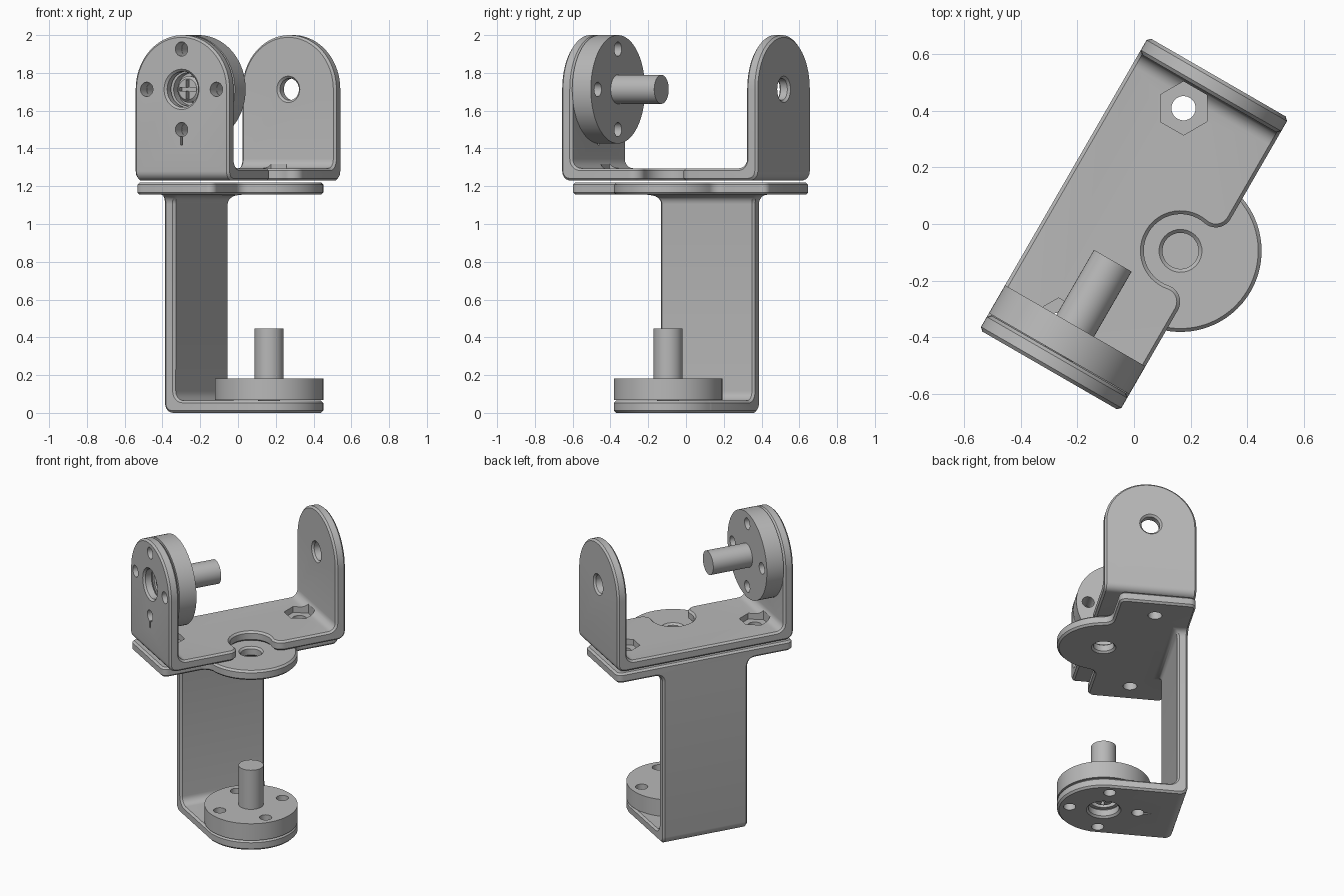
import bpy, bmesh
from math import cos, sin, atan2, degrees, radians, sqrt
from mathutils import Matrix

if "Cube" in bpy.data.objects:
    bpy.data.objects.remove(bpy.data.objects["Cube"], do_unlink=True)

grey = bpy.data.materials.new("plain grey")
grey.use_nodes = True
grey.diffuse_color = (0.48, 0.48, 0.48, 1)
grey.node_tree.nodes["Principled BSDF"].inputs["Base Color"].default_value = (0.48, 0.48, 0.48, 1)

# main sizes, in the frame of the brackets before the final turn
R = 0.287            # half width of every strap
HALF = 0.598         # half length of the upper bracket
T = 0.065            # sheet thickness
AX = 0.19            # pivot axis offset
ARCH_Z = 2 - R       # height of the tilt axis
DECK, BASE = 1.155, 1.23
BEND = 0.05

# sketch planes: (a, b, height) -> xyz
ALONG_Z = Matrix.Identity(4)
ALONG_X = Matrix(((0, 0, 1, 0), (1, 0, 0, 0), (0, 1, 0, 0), (0, 0, 0, 1)))
ALONG_Y = Matrix(((1, 0, 0, 0), (0, 0, 1, 0), (0, 1, 0, 0), (0, 0, 0, 1)))
PAN = Matrix.Translation((AX, 0, 0))
TILT = Matrix.Translation((0, -HALF, ARCH_Z)) @ Matrix(
    ((0, 1, 0, 0), (0, 0, 1, 0), (1, 0, 0, 0), (0, 0, 0, 1)))


def arc(cx, cy, r, a0, a1, n=6):
    angles = [radians(a0 + (a1 - a0) * i / n) for i in range(n + 1)]
    return [(round(cx + r * cos(a), 5), round(cy + r * sin(a), 5)) for a in angles]


def circle(cx, cy, r, n=28):
    return arc(cx, cy, r, 0, 360, n)[:-1]


def rect(x0, x1, y0, y1):
    return [(x0, y0), (x1, y0), (x1, y1), (x0, y1)]


def mirrored(half):
    return half + [(-a, b) for a, b in reversed(half)]


def prism(name, outline, lo, hi, frame=ALONG_Z):
    bm = bmesh.new()
    low = [bm.verts.new(frame @ Matrix.Translation((a, b, lo)).translation) for a, b in outline]
    top = [bm.verts.new(frame @ Matrix.Translation((a, b, hi)).translation) for a, b in outline]
    bm.faces.new(low[::-1])
    bm.faces.new(top)
    for i in range(len(low)):
        j = (i + 1) % len(low)
        bm.faces.new((low[i], low[j], top[j], top[i]))
    bmesh.ops.recalc_face_normals(bm, faces=bm.faces)
    mesh = bpy.data.meshes.new(name)
    bm.to_mesh(mesh)
    bm.free()
    mesh.materials.append(grey)
    obj = bpy.data.objects.new(name, mesh)
    bpy.context.collection.objects.link(obj)
    return obj


def apply(obj, mod):
    bpy.context.view_layer.objects.active = obj
    bpy.ops.object.modifier_apply(modifier=mod.name)


def combine(obj, operation, *tools):
    for tool in tools:
        mod = obj.modifiers.new("combine", 'BOOLEAN')
        mod.operation, mod.solver, mod.object = operation, 'EXACT', tool
        apply(obj, mod)
        bpy.data.objects.remove(tool, do_unlink=True)


def cut(obj, *tools):
    combine(obj, 'DIFFERENCE', *tools)


def chamfer(obj, width=0.012):
    bm = bmesh.new()
    bm.from_mesh(obj.data)
    bmesh.ops.remove_doubles(bm, verts=bm.verts, dist=0.0001)
    bmesh.ops.dissolve_limit(bm, angle_limit=0.01, verts=bm.verts, edges=bm.edges)
    bm.to_mesh(obj.data)
    bm.free()
    mod = obj.modifiers.new("chamfer", 'BEVEL')
    mod.width, mod.segments = width, 1
    mod.limit_method, mod.angle_limit = 'ANGLE', radians(35)
    mod.use_clamp_overlap = False
    apply(obj, mod)


def drill(obj, x, y, r, lo, hi, frame=ALONG_Z):
    cut(obj, prism("drill", circle(x, y, r), lo, hi, frame))


def drill_ring(obj, lo, hi, frame):
    for x, y in ((1, 0), (0, 1), (-1, 0), (0, -1)):
        drill(obj, x * 0.213, y * 0.213, 0.038, lo, hi, frame)


def motor_mount(obj, frame):
    # four screw holes and the slit beside the one nearest the bend
    drill_ring(obj, -0.03, 0.09, frame)
    cut(obj, prism("slit", rect(-0.295, -0.235, -0.006, 0.006), -0.03, 0.09, frame))


parts = []

# upper U bracket: bent strip, rounded wall tops, notch around the pan axis
half = [(0, BASE)] + arc(HALF - BEND, BASE + BEND, BEND, -90, 0) + [
    (HALF, 2.2), (HALF - T, 2.2)] + arc(
    HALF - T - BEND, BASE + T + BEND, BEND, 0, -90)
upper = prism("upper_bracket", half[1:] + [(-a, b) for a, b in reversed(half[1:])], -0.6, 0.6, ALONG_X)
arch = [(-R, 1.0), (R, 1.0)] + arc(0, ARCH_Z, R, 0, 180, 36)
combine(upper, 'INTERSECT', prism("arch", arch, -0.9, 0.9, ALONG_Y))
notch_r, rf = 0.13, 0.06
fx = R - rf
fy = sqrt((notch_r + rf) ** 2 - (fx - AX) ** 2)
turn = degrees(atan2(fy, fx - AX))
half = [(0.5, -fy)] + arc(fx, -fy, rf, 0, 180 - turn, 10) + arc(AX, 0, notch_r, -turn, -180, 14)[1:-1]
notch = half + [(AX - notch_r, 0)] + [(x, -y) for x, y in reversed(half)]
cut(upper, prism("notch", notch, BASE - 0.1, BASE + 0.15))
drill(upper, 0, ARCH_Z, 0.095, -0.7, -0.4, ALONG_Y)
drill(upper, 0, ARCH_Z, 0.058, 0.4, 0.7, ALONG_Y)
chamfer(upper)
motor_mount(upper, TILT)
parts.append(upper)

# lower C bracket: side profile, flared column and deck plan intersected
side = [(0.7, 0)] + arc(BEND - R, BEND, BEND, 270, 180) + [
    (-0.5, BEND), (-0.5, DECK + T), (0.7, DECK + T), (0.7, DECK)]
inner = T - R + BEND
side += arc(inner, DECK - BEND, BEND, 90, 180) + arc(inner, T + BEND, BEND, 180, 270) + [(0.7, T)]
lower = prism("lower_bracket", side, -0.8, 0.8, ALONG_Y)
column = mirrored([(R, -0.1)] + arc(R + BEND, DECK - BEND, BEND, 180, 90) + [(0.8, DECK), (0.8, 1.4)])
combine(lower, 'INTERSECT', prism("column", column, -0.7, 0.9, ALONG_X))
fy = sqrt((R + rf) ** 2 - rf ** 2)
turn = degrees(atan2(fy, rf))
corner = 0.04
half = arc(corner - R, corner - HALF, corner, 180, 270) + arc(
    AX - corner, corner - HALF, corner, 270, 360) + arc(
    AX + rf, -fy, rf, 180, 180 - turn, 8) + arc(AX, 0, R, -turn, 0, 18)[1:-1]
plan = half + [(AX + R, 0)] + [(x, -y) for x, y in reversed(half)]
combine(lower, 'INTERSECT', prism("deck_plan", plan, -0.2, 1.5))
drill(lower, AX, 0, 0.095, -0.1, 0.2)
drill(lower, AX, 0, 0.064, 1.0, 1.4)
chamfer(lower)
motor_mount(lower, PAN)
parts.append(lower)

# bolt holes through both brackets, with hexagonal nut pockets on top
for y in (-0.4425, 0.4425):
    cut(upper, prism("nut_pocket", circle(-0.053, y, 0.095, 6), BASE + T - 0.04, BASE + T + 0.06))
    for bracket in (upper, lower):
        drill(bracket, -0.053, y, 0.043, 1.1, 1.28)

# the two motors: disc, shaft and cross-head screw
for label, frame in (("pan", PAN), ("tilt", TILT)):
    disc = prism(label + "_disc", circle(0, 0, R, 72), T + 0.003, 0.182, frame)
    drill(disc, 0, 0, 0.088, 0.03, 0.115, frame)
    drill_ring(disc, 0.03, 0.25, frame)
    shaft = prism(label + "_shaft", circle(0, 0, 0.077, 40), 0.178, 0.448, frame)
    screw = prism(label + "_screw", circle(0, 0, 0.07, 32), 0.065, 0.12, frame)
    chamfer(screw, 0.014)
    for a, b in ((0.05, 0.01), (0.01, 0.05)):
        cut(screw, prism("cross_slot", rect(-a, a, -b, b), 0.03, 0.09, frame))
    parts += [disc, shaft, screw]

# turn the whole assembly and smooth the round faces
bpy.ops.object.select_all(action='DESELECT')
for obj in parts:
    obj.rotation_euler.z = radians(-30)
    obj.select_set(True)
bpy.context.view_layer.objects.active = upper
bpy.ops.object.shade_smooth_by_angle(angle=radians(30))
